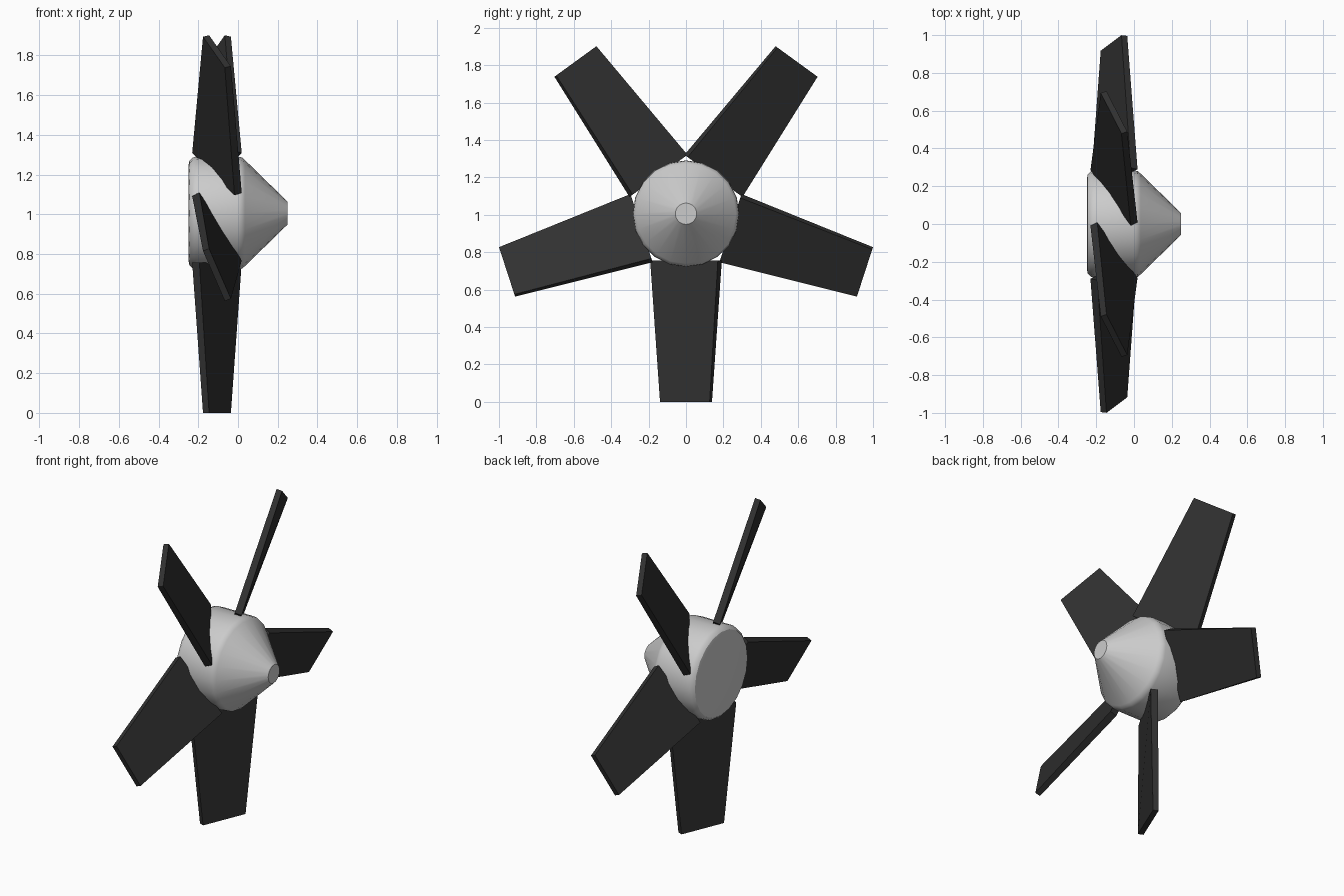
import bpy, bmesh
from math import sin, cos, pi, radians
from mathutils import Matrix

if "Cube" in bpy.data.objects:
    bpy.data.objects.remove(bpy.data.objects["Cube"])

CZ = 1.006      # height of the spin axis, which runs along x
SIDES = 20


def make_object(name, bm):
    bmesh.ops.recalc_face_normals(bm, faces=bm.faces)
    mesh = bpy.data.meshes.new(name)
    bm.to_mesh(mesh)
    bm.free()
    ob = bpy.data.objects.new(name, mesh)
    bpy.context.collection.objects.link(ob)
    ob.location.z = CZ
    return ob


# hub and nose cone: (x, radius) profile turned around the x axis
profile = [(-.25, .235), (-.245, .262), (-.23, .278), (-.21, .285), (0, .284),
           (.02, .28), (.035, .267), (.25, .057)]
bm = bmesh.new()
rings = [[bm.verts.new((x, r * sin(2 * pi * i / SIDES), r * cos(2 * pi * i / SIDES)))
          for i in range(SIDES)] for x, r in profile]
for a, b in zip(rings, rings[1:]):
    for i in range(SIDES):
        j = (i + 1) % SIDES
        bm.faces.new((a[i], a[j], b[j], b[i]))
bm.faces.new(rings[0])
bm.faces.new(rings[-1])
hub = make_object("hub", bm)
bpy.context.view_layer.objects.active = hub
hub.select_set(True)
bpy.ops.object.shade_smooth_by_angle(angle=radians(32))

# blades: tapered, twisted slabs repeated five times around the axis
dark = bpy.data.materials.new("blade_black")
dark.diffuse_color = (.03, .03, .03, 1)
dark.use_nodes = True
dark.node_tree.nodes["Principled BSDF"].inputs["Base Color"].default_value = dark.diffuse_color


def section(bm, dist, chord, thick, pitch):
    s, c = sin(pitch), cos(pitch)
    pts = [(u * chord / 2, v * thick / 2) for u, v in ((-1, -1), (1, -1), (1, 1), (-1, 1))]
    return [bm.verts.new((-.106 + u * s + v * c, u * c - v * s, -dist)) for u, v in pts]


for k in range(5):
    bm = bmesh.new()
    root = section(bm, .25, .42, .042, radians(30.5))
    tip = section(bm, CZ, .287, .033, radians(22.5))
    for i in range(4):
        j = (i + 1) % 4
        bm.faces.new((root[i], root[j], tip[j], tip[i]))
    bm.faces.new(root)
    bm.faces.new(tip)
    bm.transform(Matrix.Rotation(2 * pi * k / 5, 4, 'X'))
    make_object(f"blade_{k + 1}", bm).data.materials.append(dark)
